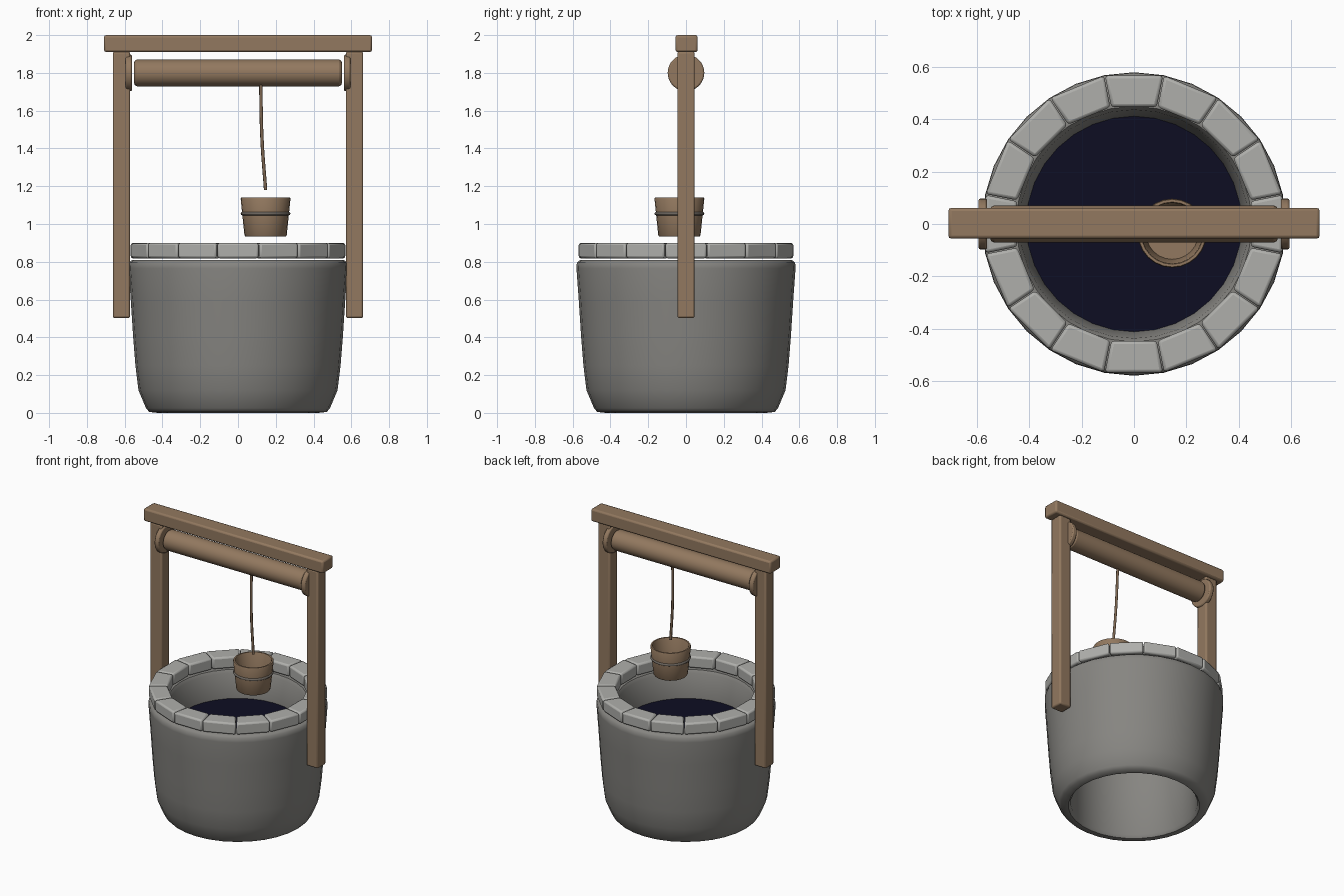
import bpy, bmesh, math
from mathutils import Vector

if "Cube" in bpy.data.objects:
    bpy.data.objects.remove(bpy.data.objects["Cube"], do_unlink=True)


def material(name, r, g, b):
    m = bpy.data.materials.new(name)
    m.use_nodes = True
    m.diffuse_color = (r, g, b, 1)
    m.node_tree.nodes["Principled BSDF"].inputs["Base Color"].default_value = (r, g, b, 1)
    return m


WALL = material("wall grey", 0.24, 0.235, 0.22)
STONE = material("rim stone grey", 0.43, 0.43, 0.41)
WOOD = material("brown wood", 0.29, 0.19, 0.115)
ROPE = material("rope brown", 0.2, 0.13, 0.08)
BAND = material("band grey", 0.16, 0.14, 0.12)
WATER = material("dark water", 0.004, 0.004, 0.016)


def finish(name, bm, mat, bevel=0, segments=2, smooth=40):
    bmesh.ops.recalc_face_normals(bm, faces=bm.faces)
    mesh = bpy.data.meshes.new(name)
    bm.to_mesh(mesh)
    bm.free()
    ob = bpy.data.objects.new(name, mesh)
    bpy.context.collection.objects.link(ob)
    mesh.materials.append(mat)
    if bevel:
        mod = ob.modifiers.new("Bevel", "BEVEL")
        mod.width, mod.segments = bevel, segments
    bpy.ops.object.select_all(action="DESELECT")
    ob.select_set(True)
    bpy.context.view_layer.objects.active = ob
    bpy.ops.object.shade_smooth_by_angle(angle=math.radians(smooth))
    return ob


def box(name, centre, size, mat, bevel):
    bm = bmesh.new()
    bmesh.ops.create_cube(bm, size=1)
    for v in bm.verts:
        v.co = Vector(a * b for a, b in zip(v.co, size)) + Vector(centre)
    return finish(name, bm, mat, bevel)


def lathe(name, profile, centre, sides, mat, closed=True, smooth=40, phase=0):
    """Spin (radius, height) points around a vertical axis."""
    bm = bmesh.new()
    rings = []
    for r, z in profile:
        ring = []
        for i in range(sides):
            a = math.tau * (i + phase) / sides
            ring.append(bm.verts.new(Vector(centre) + Vector((r * math.cos(a), r * math.sin(a), z))))
        rings.append(ring)
    pairs = list(zip(rings, rings[1:]))
    if closed:
        pairs.append((rings[-1], rings[0]))
    for low, high in pairs:
        for i in range(sides):
            j = (i + 1) % sides
            bm.faces.new((low[i], low[j], high[j], high[i]))
    return finish(name, bm, mat, smooth=smooth)


def log(name, centre, radius, length, bevel):
    ob_bm = bmesh.new()
    bmesh.ops.create_cone(ob_bm, cap_ends=True, segments=32, radius1=radius, radius2=radius, depth=length)
    for v in ob_bm.verts:
        v.co = Vector((v.co.z, v.co.x, v.co.y)) + Vector(centre)
    ob = finish(name, ob_bm, WOOD, bevel)
    ob.modifiers["Bevel"].limit_method = "ANGLE"
    return ob


# Hollow well wall, open at the bottom
lathe("well_wall", [(0.425, 0.0), (0.47, 0.005), (0.487, 0.025), (0.527, 0.12), (0.543, 0.25),
                    (0.555, 0.4), (0.568, 0.6), (0.58, 0.765), (0.578, 0.795), (0.56, 0.81),
                    (0.45, 0.81), (0.437, 0.79), (0.412, 0.62), (0.41, 0.02)],
      (0, 0, 0), 32, WALL, smooth=50)

# Water surface
bm = bmesh.new()
bmesh.ops.create_circle(bm, cap_ends=True, segments=32, radius=0.414)
for v in bm.verts:
    v.co.z = 0.62
finish("water", bm, WATER)

# Ring of bevelled rim stones
COUNT = 16
half = math.tan(math.pi / COUNT)
for n in range(COUNT):
    a = math.tau * n / COUNT
    bm = bmesh.new()
    bmesh.ops.create_cube(bm, size=1)
    for v in bm.verts:
        r = 0.568 if v.co.x > 0 else 0.447
        side = math.copysign(r * half - 0.002, v.co.y)
        z = 0.9 if v.co.z > 0 else 0.818
        v.co = (r * math.cos(a) - side * math.sin(a), r * math.sin(a) + side * math.cos(a), z)
    finish(f"rim_stone_{n + 1}", bm, STONE, 0.012)

# Timber frame
for side, s in (("left", 1), ("right", -1)):
    box(f"{side}_post", (s * 0.617, 0, 1.207), (0.092, 0.092, 1.41), WOOD, 0.01)
    log(f"{side}_roller_disc", (s * 0.578, 0, 1.8), 0.097, 0.034, 0.008)
box("top_beam", (0, 0.003, 1.955), (1.42, 0.118, 0.09), WOOD, 0.012)
log("roller", (0, 0, 1.8), 0.071, 1.1, 0.016)

# Hanging rope
curve = bpy.data.curves.new("rope", "CURVE")
curve.dimensions = "3D"
curve.bevel_depth, curve.bevel_resolution = 0.009, 2
curve.use_fill_caps = True
spline = curve.splines.new("BEZIER")
path = [(0.12, -0.02, 1.76), (0.127, -0.03, 1.45), (0.146, -0.035, 1.18)]
spline.bezier_points.add(len(path) - 1)
for p, co in zip(spline.bezier_points, path):
    p.co = co
    p.handle_left_type = p.handle_right_type = "AUTO"
curve.materials.append(ROPE)
bpy.context.collection.objects.link(bpy.data.objects.new("rope", curve))

# Bucket with floor and hoop
spot = (0.146, -0.035, 0.935)
lathe("bucket", [(0.0, 0.0), (0.108, 0.0), (0.112, 0.006), (0.132, 0.199), (0.129, 0.205),
                 (0.119, 0.205), (0.116, 0.199), (0.1, 0.02), (0.0, 0.02)],
      spot, 24, WOOD, closed=False)
hoop = [(0.123 + 0.009 * math.cos(t * math.tau / 8), 0.12 + 0.009 * math.sin(t * math.tau / 8)) for t in range(8)]
lathe("bucket_hoop", hoop, spot, 24, BAND, smooth=60)
